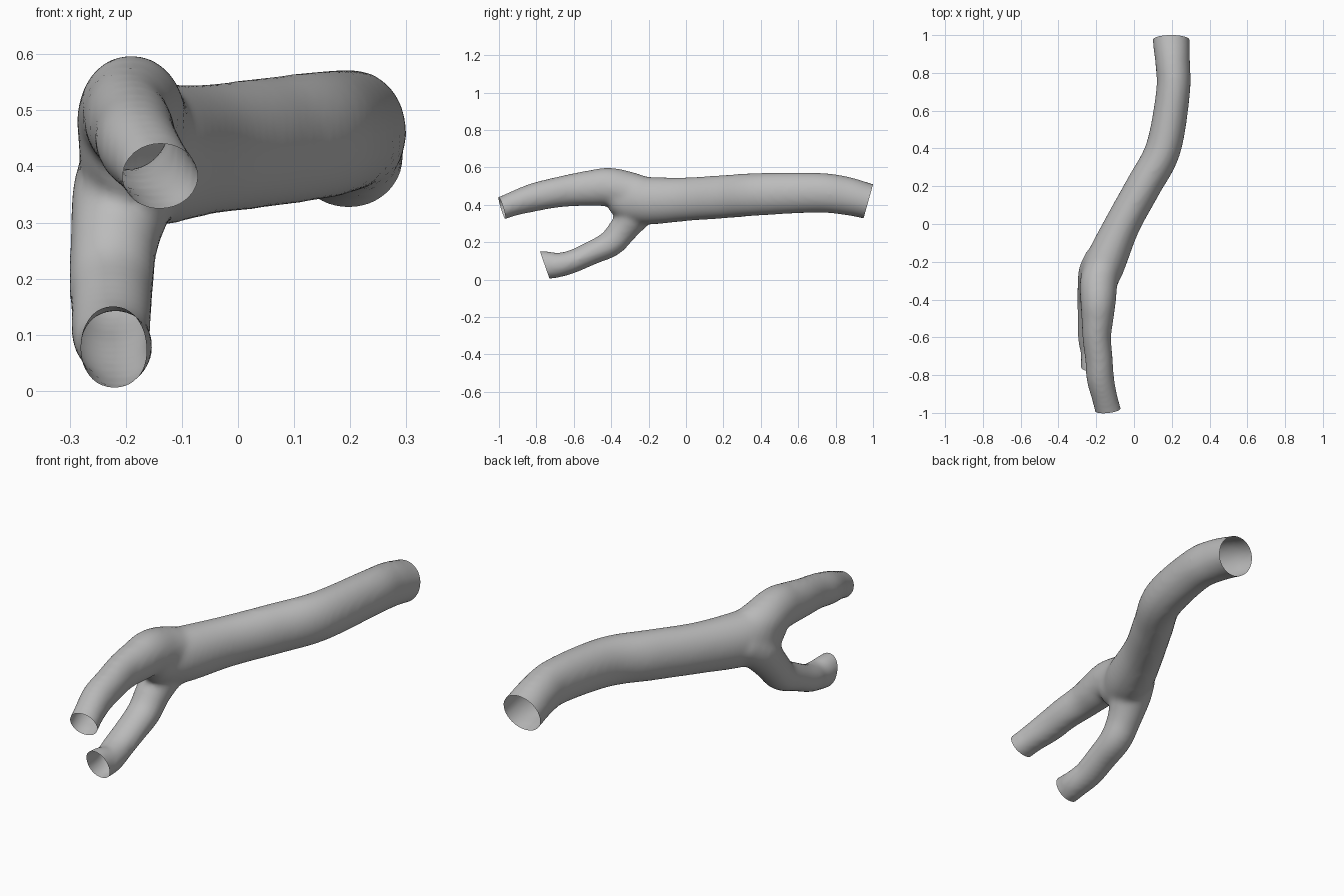
import bpy, bmesh, math
from mathutils import Vector

default = bpy.data.objects.get("Cube")
if default:
    bpy.data.objects.remove(default)

SIDES, STEPS = 32, 6

# Each station: x, y, z, half width, half height (ends run past the cuts)
trunk = [(.195, 1.08, .39, .098, .098), (.197, .97, .42, .098, .096),
         (.205, .85, .449, .092, .103), (.207, .7, .465, .09, .107),
         (.155, .4, .457, .094, .114), (.05, .2, .443, .094, .116),
         (-.06, 0, .43, .095, .117), (-.15, -.2, .422, .108, .128),
         (-.185, -.3, .435, .1, .125), (-.19, -.38, .46, .085, .1)]
upper_branch = [(-.15, -.2, .43, .09, .11), (-.185, -.3, .47, .1, .105),
                (-.19, -.41, .495, .094, .104), (-.193, -.5, .49, .085, .097),
                (-.197, -.6, .48, .076, .088), (-.185, -.72, .461, .073, .08),
                (-.178, -.82, .438, .073, .076), (-.155, -.92, .407, .068, .066),
                (-.138, -.985, .382, .069, .062), (-.115, -1.08, .35, .069, .062)]
lower_branch = [(-.17, -.18, .42, .09, .09), (-.2, -.26, .36, .095, .09),
                (-.22, -.335, .27, .08, .078), (-.225, -.4, .195, .076, .072),
                (-.226, -.5, .145, .073, .064), (-.227, -.6, .1, .071, .062),
                (-.217, -.68, .078, .066, .066), (-.222, -.755, .077, .06, .077),
                (-.224, -.84, .075, .06, .077)]


def smooth_path(stations):
    """Catmull-Rom curve through the stations, radii included."""
    p = [Vector(s) for s in stations]
    p = [2 * p[0] - p[1]] + p + [2 * p[-1] - p[-2]]
    out = []
    for a, b, c, d in zip(p, p[1:], p[2:], p[3:]):
        for i in range(STEPS):
            t = i / STEPS
            out.append(.5 * (2 * b + (c - a) * t + (2 * a - 5 * b + 4 * c - d) * t * t
                             + (3 * b - a - 3 * c + d) * t ** 3))
    return out + [p[-2]]


def add_tube(bm, stations):
    """Closed tube with an oval section swept along the path."""
    path = smooth_path(stations)
    rings = []
    for i, s in enumerate(path):
        before, after = path[max(i - 1, 0)], path[min(i + 1, len(path) - 1)]
        tangent = Vector((after - before)[:3]).normalized()
        side = tangent.cross(Vector((0, 0, 1))).normalized()
        up = side.cross(tangent)
        ring = []
        for k in range(SIDES):
            a = math.tau * k / SIDES
            ring.append(bm.verts.new(Vector(s[:3]) + side * s[3] * math.cos(a)
                                     + up * s[4] * math.sin(a)))
        rings.append(ring)
    for r, q in zip(rings, rings[1:]):
        for k in range(SIDES):
            n = (k + 1) % SIDES
            bm.faces.new((r[k], r[n], q[n], q[k]))
    bm.faces.new(rings[0][::-1])
    bm.faces.new(rings[-1])


def cut_end(bm, point, normal):
    """Open the tube end: trim everything near the point beyond the plane."""
    near = {f for f in bm.faces if (f.calc_center_median() - Vector(point)).length < .2}
    geom = near | {e for f in near for e in f.edges} | {v for f in near for v in f.verts}
    bmesh.ops.bisect_plane(bm, geom=list(geom), plane_co=point, plane_no=normal,
                           clear_outer=True)


# Three tubes fused into one forked skin
mesh = bpy.data.meshes.new("forked_tube")
tube = bpy.data.objects.new("forked_tube", mesh)
bpy.context.collection.objects.link(tube)
bm = bmesh.new()
for stations in (trunk, upper_branch, lower_branch):
    add_tube(bm, stations)
bmesh.ops.recalc_face_normals(bm, faces=bm.faces)
bm.to_mesh(mesh)
bm.free()

bpy.ops.object.select_all(action='DESELECT')
tube.select_set(True)
bpy.context.view_layer.objects.active = tube
remesh = tube.modifiers.new("fuse", 'REMESH')
remesh.mode = 'VOXEL'
remesh.voxel_size = .012
soften = tube.modifiers.new("soften", 'SMOOTH')
soften.factor = .5
soften.iterations = 14
for name in ("fuse", "soften"):
    bpy.ops.object.modifier_apply(modifier=name)

# Slanted open ends
bm = bmesh.new()
bm.from_mesh(tube.data)
cut_end(bm, (.197, .975, .42), (0, .963, -.27))
cut_end(bm, (-.138, -.983, .382), (.1, -.957, -.29))
cut_end(bm, (-.222, -.755, .077), (0, -.945, -.33))
bm.to_mesh(tube.data)
bm.free()

# Plain grey skin
grey = bpy.data.materials.new("grey")
grey.use_nodes = True
colour = (.5, .5, .5, 1)
grey.diffuse_color = colour
grey.node_tree.nodes["Principled BSDF"].inputs["Base Color"].default_value = colour
tube.data.materials.clear()
tube.data.materials.append(grey)
bpy.ops.object.shade_smooth_by_angle(angle=math.radians(60))
